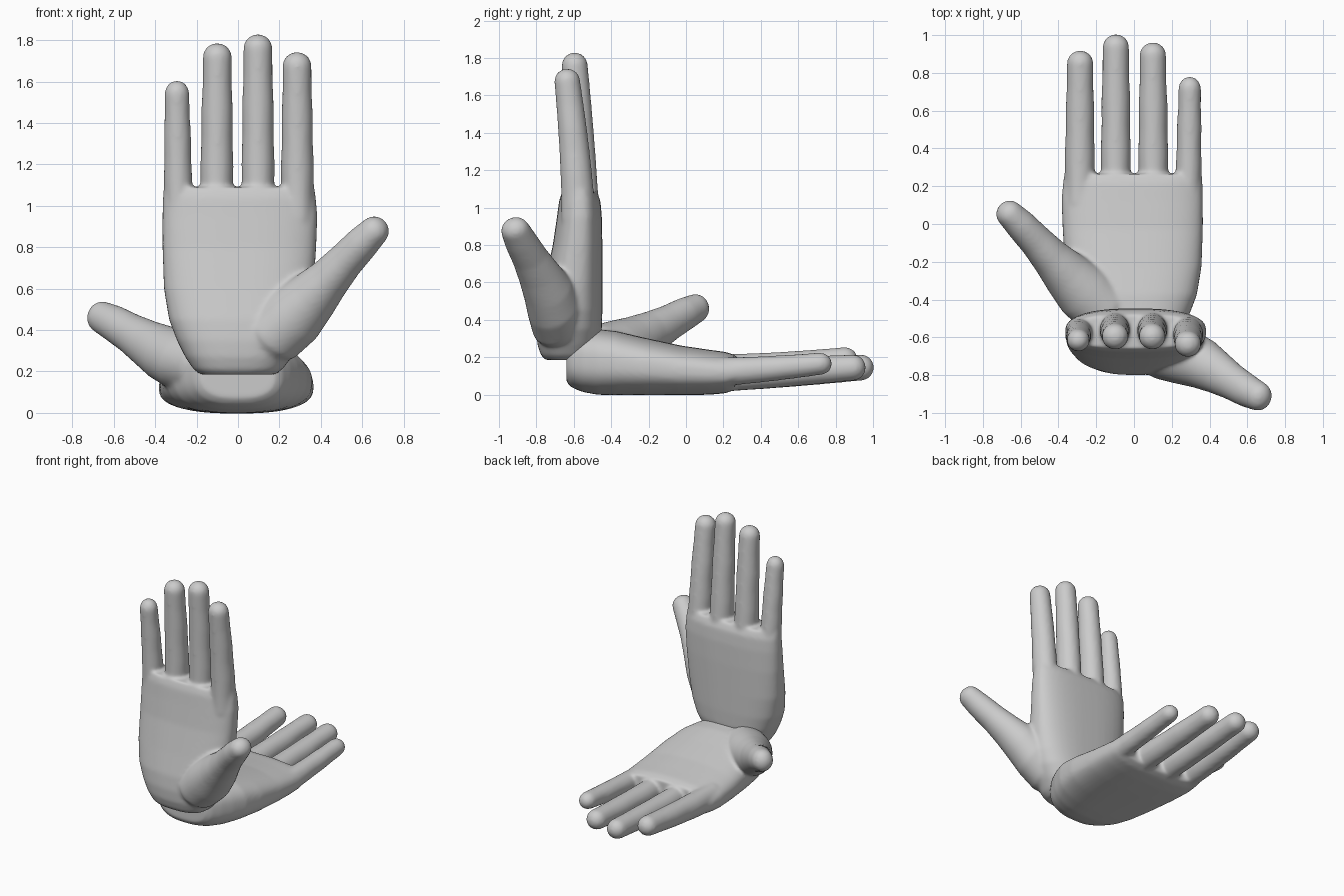
import bpy, bmesh, math
from mathutils import Vector

if "Cube" in bpy.data.objects:
    bpy.data.objects.remove(bpy.data.objects["Cube"])

skin = bpy.data.materials.new("plain_grey")
skin.diffuse_color = (0.6, 0.6, 0.6, 1)
skin.use_nodes = True
skin.node_tree.nodes["Principled BSDF"].inputs["Base Color"].default_value = skin.diffuse_color

# Hand space: u = across (thumb side +), v = along the fingers, d = depth from back to palm


def tube(bm, rings, axis, place, power=2.0, cap=0.0, n=28):
    """Loft rings (u, v, d, half width, half depth); cap rounds off the far end."""
    axis = Vector(axis).normalized()
    side = Vector((axis.y, -axis.x, 0)).normalized()
    deep = side.cross(axis)
    rings = [(Vector(r[:3]), r[3], r[4]) for r in rings]
    if cap:
        c, ru, rd = rings[-1]
        for i in range(1, 6):
            a = math.radians(16 * i)
            rings.append((c + axis * cap * math.sin(a), ru * math.cos(a), rd * math.cos(a)))
    loops = []
    for c, ru, rd in rings:
        loop = []
        for i in range(n):
            a = 2 * math.pi * i / n
            x, y = math.cos(a), math.sin(a)
            x = math.copysign(abs(x) ** (2 / power), x) * ru
            y = math.copysign(abs(y) ** (2 / power), y) * rd
            loop.append(bm.verts.new(place(c + side * x + deep * y)))
        loops.append(loop)
    faces = [bm.faces.new(loops[0]), bm.faces.new(loops[-1])]
    for a, b in zip(loops, loops[1:]):
        for i in range(n):
            j = (i + 1) % n
            faces.append(bm.faces.new((a[i], a[j], b[j], b[i])))
    bmesh.ops.recalc_face_normals(bm, faces=faces)


# Palm stations: v, little finger edge, thumb edge, back, front
PALM = [(0.185, -0.18, 0.18, 0.07, 0.30), (0.21, -0.215, 0.215, 0.04, 0.325),
        (0.27, -0.255, 0.26, 0.015, 0.345), (0.35, -0.295, 0.31, 0.0, 0.35),
        (0.45, -0.333, 0.345, -0.003, 0.34), (0.60, -0.358, 0.365, -0.003, 0.305),
        (0.80, -0.365, 0.378, -0.003, 0.262), (0.95, -0.365, 0.384, 0.0, 0.24),
        (1.04, -0.363, 0.376, 0.008, 0.228), (1.09, -0.36, 0.37, 0.03, 0.21)]

# Fingers: base u, tip u, tip v, base depth, tip depth, half width
FINGERS = [(-0.287, -0.295, 1.605, 0.12, 0.165, 0.069),
           (-0.103, -0.100, 1.785, 0.105, 0.145, 0.080),
           (0.097, 0.096, 1.828, 0.105, 0.145, 0.080),
           (0.288, 0.285, 1.742, 0.125, 0.185, 0.080)]

# Thumb: u, v, d, half width, half depth
THUMB = [(0.10, 0.33, 0.215, 0.11, 0.11), (0.17, 0.38, 0.23, 0.155, 0.15),
         (0.27, 0.47, 0.255, 0.155, 0.15), (0.36, 0.56, 0.29, 0.13, 0.135),
         (0.44, 0.645, 0.335, 0.105, 0.115), (0.52, 0.735, 0.385, 0.09, 0.097),
         (0.60, 0.82, 0.433, 0.083, 0.088), (0.66, 0.88, 0.463, 0.072, 0.078)]


def build_hand(name, place):
    bm = bmesh.new()
    # palm
    tube(bm, [((l + r) / 2, v, (b + f) / 2, (r - l) / 2, (f - b) / 2)
              for v, l, r, b, f in PALM], (0, 1, 0), place, power=2.6, n=48)
    # fingers, slightly fuller at the joints
    for u0, u1, tip, d0, d1, w in FINGERS:
        end, rings = tip - 0.065, []
        for i in range(13):
            t = i / 12
            k = 1 - 0.14 * t * t + 0.02 * math.cos(t * 6 * math.pi)
            rings.append((u0 + (u1 - u0) * t, 0.93 + (end - 0.93) * t,
                          d0 + (d1 - d0) * t ** 1.5, w * k, (0.09 - 0.022 * t) * w / 0.078))
        tube(bm, rings, (0, 1, 0), place, cap=0.067)
    # thumb and the pad at its root
    tube(bm, THUMB, (0.70, 0.65, 0.36), place, cap=0.068)
    mesh = bpy.data.meshes.new(name)
    bm.to_mesh(mesh)
    bm.free()
    mesh.materials.append(skin)
    ob = bpy.data.objects.new(name, mesh)
    bpy.context.collection.objects.link(ob)
    # fuse the parts into one soft surface
    fuse = ob.modifiers.new("fuse", 'REMESH')
    fuse.mode = 'VOXEL'
    fuse.voxel_size = 0.011
    fuse.use_smooth_shade = True
    soften = ob.modifiers.new("soften", 'SMOOTH')
    soften.factor = 0.5
    soften.iterations = 12
    return ob


# Upright hand with its palm to the front, and its mirrored partner lying palm up
build_hand("upright_hand", lambda p: Vector((p.x, -0.45 - p.z, p.y)))
build_hand("lying_hand", lambda p: Vector((-p.x, p.y - 0.825, p.z)))
